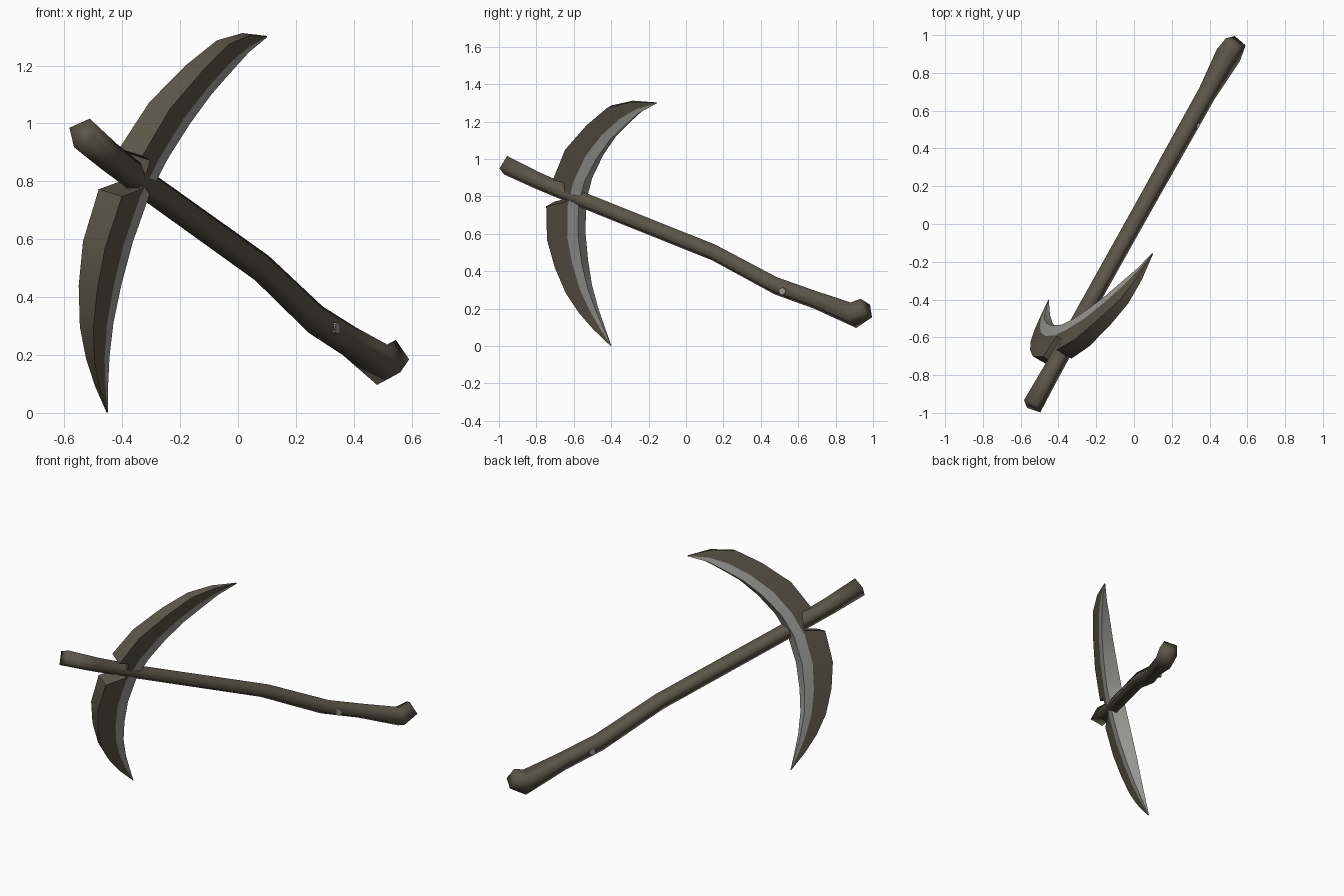
import bpy, bmesh, math
from mathutils import Vector

if "Cube" in bpy.data.objects:
    bpy.data.objects.remove(bpy.data.objects["Cube"])

# Tool directions: D along the handle, P sideways, Z up
D = Vector((0.488, 0.873, 0))
P = Vector((0.873, -0.488, 0))
Z = Vector((0, 0, 1))


def material(name, rgb):
    m = bpy.data.materials.new(name)
    m.diffuse_color = (*rgb, 1)
    m.use_nodes = True
    m.node_tree.nodes["Principled BSDF"].inputs["Base Color"].default_value = m.diffuse_color
    return m


BROWN = material("dark brown", (0.105, 0.092, 0.066))
GREY = material("worn grey", (0.33, 0.33, 0.31))


def loft(name, rings, mats, grey_sides=(), smooth=30):
    """Skin a list of equal rings, close both ends."""
    bm = bmesh.new()
    vs = [[bm.verts.new(c) for c in ring] for ring in rings]
    n = len(rings[0])
    for a, b in zip(vs, vs[1:]):
        for i in range(n):
            j = (i + 1) % n
            f = bm.faces.new((a[i], a[j], b[j], b[i]))
            f.material_index = 1 if i in grey_sides else 0
    bm.faces.new(vs[0][::-1])
    bm.faces.new(vs[-1])
    bmesh.ops.recalc_face_normals(bm, faces=bm.faces)
    me = bpy.data.meshes.new(name)
    bm.to_mesh(me)
    bm.free()
    ob = bpy.data.objects.new(name, me)
    bpy.context.collection.objects.link(ob)
    for m in mats:
        me.materials.append(m)
    bpy.ops.object.select_all(action='DESELECT')
    ob.select_set(True)
    bpy.context.view_layer.objects.active = ob
    bpy.ops.object.shade_smooth_by_angle(angle=math.radians(smooth))
    return ob


# Handle: four-sided bent shaft (distance along D, height, radius)
path = [(-1.105, 0.967, 0.057), (-0.91, 0.885, 0.052), (-0.75, 0.825, 0.05),
        (-0.62, 0.776, 0.048), (0.17, 0.50, 0.049), (0.55, 0.322, 0.052),
        (0.79, 0.247, 0.053), (1.025, 0.165, 0.073), (1.105, 0.203, 0.058)]
rings = []
for k, (s, z, r) in enumerate(path):
    def step(i):
        a, b = path[i], path[i + 1]
        return Vector((b[0] - a[0], b[1] - a[1])).normalized()
    t = (step(max(k - 1, 0)) + step(min(k, len(path) - 2))).normalized()
    up = D * -t.y + Z * t.x
    rings.append([D * s + Z * z + (P * math.cos(a) + up * math.sin(a)) * r
                  for a in (math.radians(d) for d in (70, 160, 250, 340))])
loft("handle", rings, [BROWN], smooth=95)

# Blade: crescent with a flat back, a notch for the handle and a grey inner edge
# (back distance, back height, edge distance, edge height, thickness)
stations = [(-0.09, 1.302, -0.087, 1.298, 0.004), (-0.24, 1.308, -0.20, 1.25, 0.03),
            (-0.383, 1.28, -0.29, 1.19, 0.05), (-0.524, 1.19, -0.40, 1.11, 0.07),
            (-0.68, 1.06, -0.50, 1.01, 0.085), (-0.783, 0.90, -0.585, 0.90, 0.095),
            (-0.72, 0.885, -0.597, 0.88, 0.095), (-0.72, 0.785, -0.64, 0.79, 0.095),
            (-0.848, 0.76, -0.652, 0.76, 0.095), (-0.873, 0.58, -0.682, 0.60, 0.09),
            (-0.85, 0.43, -0.683, 0.45, 0.075), (-0.805, 0.29, -0.67, 0.32, 0.055),
            (-0.74, 0.18, -0.64, 0.20, 0.035), (-0.665, 0.09, -0.605, 0.10, 0.018),
            (-0.573, 0.002, -0.569, 0.002, 0.004)]
side = (P - Z * 0.278).normalized()


def blade_point(s, z):
    u = 0.278 * (z - 0.715) - 0.045 * (1 - ((z - 0.65) / 0.65) ** 2)
    return D * s + P * u + Z * z


rings = []
for bs, bz, es, ez, w in stations:
    back, edge = blade_point(bs, bz), blade_point(es, ez)
    # the bevel line keeps its place where the back is notched
    depth = 0.065 if 0.78 < bz < 0.89 else (edge - back).length * 0.34
    mid = edge + (back - edge).normalized() * depth
    h = side * (w / 2)
    rings.append([back + h, mid + h, edge + h * 0.95,
                  edge - h * 0.95, mid - h, back - h])
loft("blade", rings, [BROWN, GREY], grey_sides=(1, 2, 3), smooth=30)

# Pin through the grip
centre = D * 0.617 + Z * 0.292
rings = [[centre + P * e + (D * math.cos(a) + Z * math.sin(a)) * 0.02
          for a in (math.tau * i / 8 for i in range(8))] for e in (-0.049, 0.049)]
loft("grip_pin", rings, [GREY])
